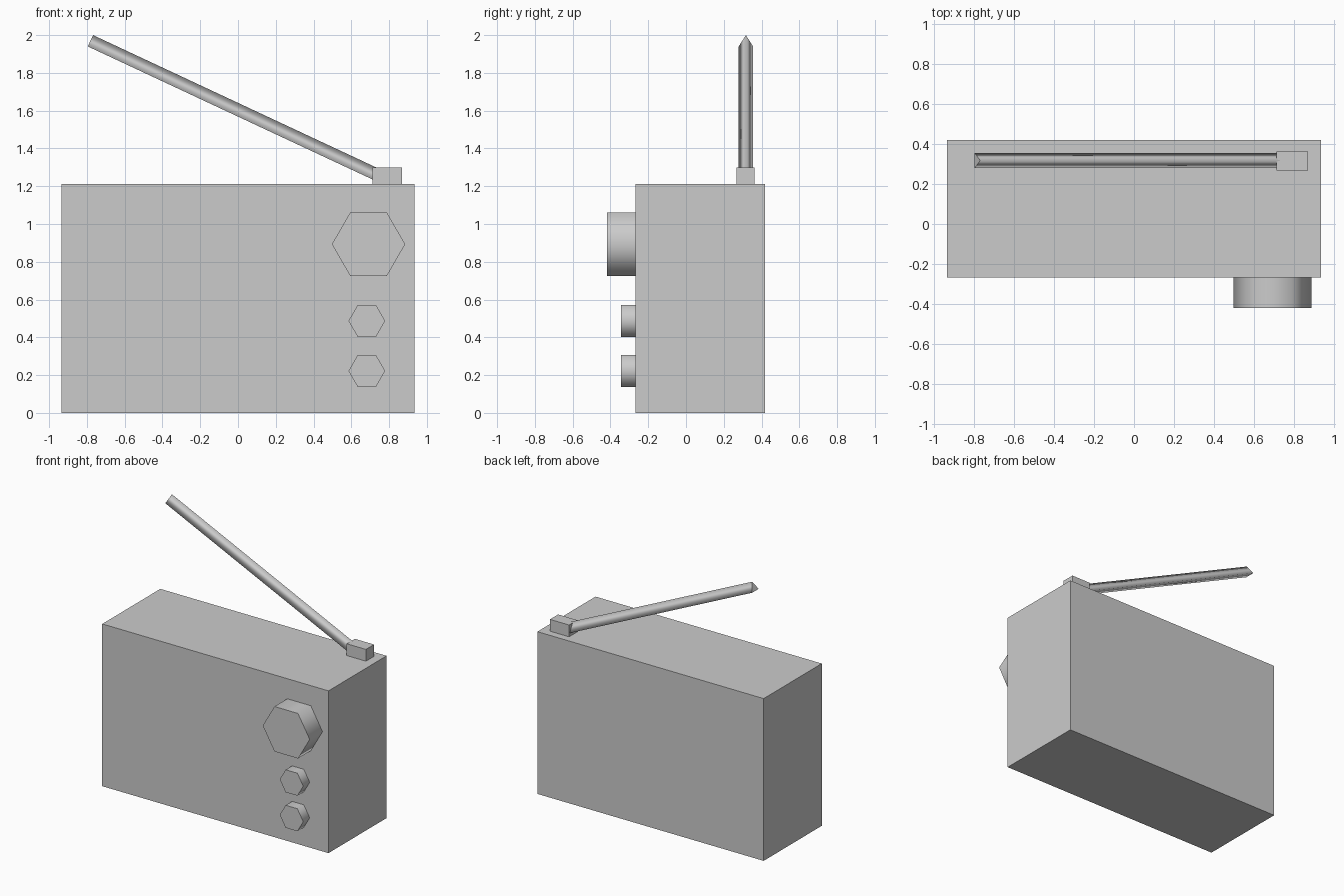
import bpy
import bmesh
import math
from mathutils import Vector

if "Cube" in bpy.data.objects:
    bpy.data.objects.remove(bpy.data.objects["Cube"], do_unlink=True)

# Single plain grey for the whole radio
grey = bpy.data.materials.new("light_grey")
grey.use_nodes = True
colour = (0.6, 0.6, 0.6, 1.0)
grey.diffuse_color = colour
grey.node_tree.nodes["Principled BSDF"].inputs["Base Color"].default_value = colour


def finish(name, bm):
    bmesh.ops.recalc_face_normals(bm, faces=bm.faces)
    mesh = bpy.data.meshes.new(name)
    bm.to_mesh(mesh)
    bm.free()
    mesh.materials.append(grey)
    obj = bpy.data.objects.new(name, mesh)
    bpy.context.collection.objects.link(obj)
    return obj


def box(name, low, high):
    low, high = Vector(low), Vector(high)
    bm = bmesh.new()
    bmesh.ops.create_cube(bm, size=1)
    bmesh.ops.scale(bm, vec=high - low, verts=bm.verts)
    bmesh.ops.translate(bm, vec=(low + high) / 2, verts=bm.verts)
    return finish(name, bm)


def prism(name, start, end, radius, sides, corner):
    """Rod with smooth sides and flat caps; one corner points along 'corner'."""
    start, end = Vector(start), Vector(end)
    axis = (end - start).normalized()
    u = Vector(corner)
    u = (u - axis * u.dot(axis)).normalized()
    v = axis.cross(u)
    bm = bmesh.new()
    rings = []
    for centre in (start, end):
        ring = []
        for i in range(sides):
            a = math.tau * i / sides
            ring.append(bm.verts.new(centre + radius * (u * math.cos(a) + v * math.sin(a))))
        rings.append(ring)
        bm.faces.new(ring)
    first, last = rings
    for i in range(sides):
        j = (i + 1) % sides
        bm.faces.new((first[i], first[j], last[j], last[i])).smooth = True
    return finish(name, bm)


# Case
FRONT = -0.267
box("case", (-0.934, FRONT, 0), (0.934, 0.418, 1.211))

# Hexagonal tuning dial and knobs on the front
for name, x, z, radius, depth in (
    ("tuning_dial", 0.691, 0.893, 0.194, 0.151),
    ("upper_knob", 0.682, 0.487, 0.097, 0.076),
    ("lower_knob", 0.682, 0.222, 0.097, 0.076),
):
    prism(name, (x, FRONT, z), (x, FRONT - depth, z), radius, 6, (1, 0, 0))

# Aerial mount and three-sided aerial
box("aerial_mount", (0.711, 0.267, 1.211), (0.869, 0.363, 1.299))
prism("aerial", (0.74, 0.317, 1.247), (-0.786, 0.317, 1.96), 0.044, 3, (0, 0, 1))
